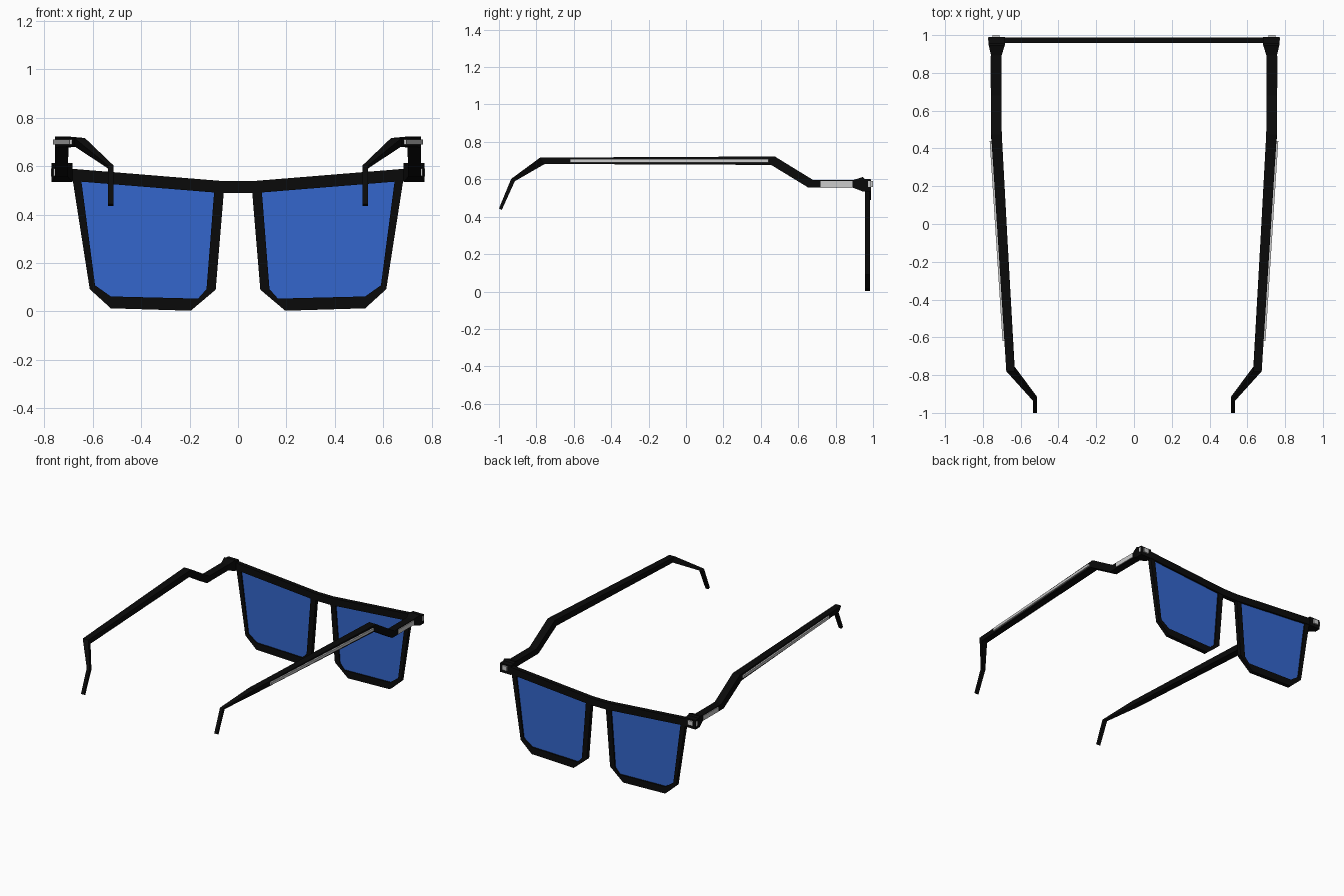
import bpy, bmesh

if "Cube" in bpy.data.objects:
    bpy.data.objects.remove(bpy.data.objects["Cube"])

def material(name, color):
    m = bpy.data.materials.new(name)
    m.diffuse_color = color
    m.use_nodes = True
    m.node_tree.nodes["Principled BSDF"].inputs["Base Color"].default_value = m.diffuse_color
    return m

BLACK = material("black_plastic", (0.003, 0.003, 0.003, 1))
BLUE = material("blue_glass", (0.033, 0.133, 0.604, 1))

def loft(name, sections, mat=None, mirror=True):
    """Skin a row of equal-sided cross-sections and cap both ends."""
    bm = bmesh.new()
    rings = [[bm.verts.new(p) for p in s] for s in sections]
    n = len(rings[0])
    for a, b in zip(rings, rings[1:]):
        for i in range(n):
            j = (i + 1) % n
            bm.faces.new((a[i], a[j], b[j], b[i]))
    bm.faces.new(rings[0])
    bm.faces.new(rings[-1])
    bmesh.ops.recalc_face_normals(bm, faces=bm.faces)
    me = bpy.data.meshes.new(name)
    bm.to_mesh(me)
    bm.free()
    ob = bpy.data.objects.new(name, me)
    bpy.context.collection.objects.link(ob)
    if mat:
        me.materials.append(mat)
    if mirror:
        ob.modifiers.new("Mirror", 'MIRROR')
    return ob

def rect_y(y, x0, x1, z0, z1):
    return [(x0, y, z0), (x1, y, z0), (x1, y, z1), (x0, y, z1)]

# Lens rims: outer and inner outlines paired into a swept strip
outer = [(0.058, 0.50), (0.092, 0.09), (0.195, 0.003), (0.525, 0.013), (0.612, 0.092), (0.685, 0.56)]
inner = [(0.098, 0.50), (0.130, 0.092), (0.165, 0.053), (0.525, 0.062), (0.59, 0.108), (0.648, 0.55)]
Y0, Y1 = 0.957, 0.985
loft("lens_rim", [[(o[0], Y0, o[1]), (o[0], Y1, o[1]), (i[0], Y1, i[1]), (i[0], Y0, i[1])]
                  for o, i in zip(outer, inner)], BLACK)

# Lenses: thin plates filling the rims
loft("lens", [[(x, y, z) for x, z in inner] for y in (0.965, 0.975)], BLUE)

# Top bar with a flat bridge in the middle
loft("brow_bar", [[(x, Y0, z), (x, 0.988, z), (x, 0.988, z + 0.05), (x, Y0, z + 0.05)]
                  for x, z in ((-0.7, 0.54), (-0.06, 0.488), (0.06, 0.488), (0.7, 0.54))],
     BLACK, mirror=False)

# Hinge blocks flaring out from the temples
loft("hinge_block", [rect_y(0.89, 0.702, 0.756, 0.556, 0.595),
                     rect_y(0.945, 0.684, 0.769, 0.535, 0.612),
                     rect_y(0.955, 0.684, 0.769, 0.535, 0.602),
                     rect_y(0.99, 0.684, 0.769, 0.535, 0.600)], BLACK)

# Temples: inner x, outer x, then top (y, z) and bottom (y, z)
temple = [
    (0.702, 0.756, (0.96, 0.596), (0.96, 0.555)),
    (0.702, 0.756, (0.68, 0.596), (0.655, 0.555)),
    (0.700, 0.756, (0.475, 0.722), (0.455, 0.677)),
    (0.632, 0.676, (-0.78, 0.716), (-0.755, 0.682)),
    (0.513, 0.536, (-0.935, 0.602), (-0.915, 0.590)),
    (0.513, 0.536, (-1.0, 0.444), (-0.985, 0.436)),
]
loft("temple_arm", [[(a, *t), (b, *t), (b, *u), (a, *u)] for a, b, t, u in temple], BLACK)

# Grey inlay strips on the outsides of the arms
loft("long_arm_inlay", [rect_y(0.44, 0.73, 0.764, 0.69, 0.709),
                        rect_y(-0.62, 0.66, 0.696, 0.69, 0.709)])
loft("short_arm_inlay", [rect_y(y, 0.74, 0.761, 0.56, 0.591) for y in (0.72, 0.89)])

# Grey studs on the side and front of each hinge block
loft("hinge_side_plate", [rect_y(y, 0.75, 0.772, 0.558, 0.590) for y in (0.972, 0.988)])
loft("hinge_front_plate", [rect_y(y, 0.712, 0.75, 0.558, 0.590) for y in (0.975, 1.0)])
